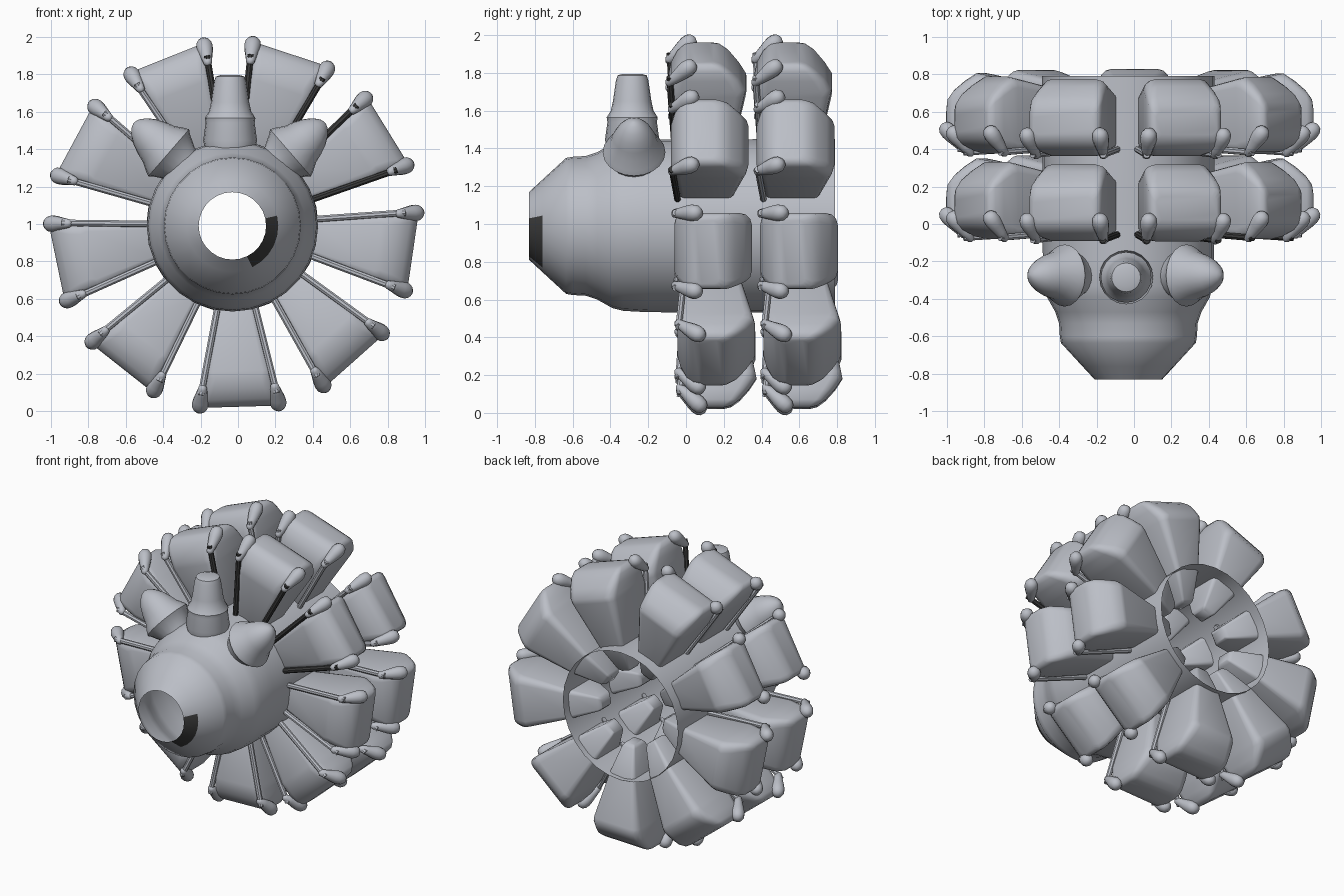
import bpy
import math
from mathutils import Matrix, Vector

if "Cube" in bpy.data.objects:
    bpy.data.objects.remove(bpy.data.objects["Cube"])

CX, CZ = -0.022, 0.99          # engine axis
ROW_STEP = 0.455


def material(name, colour):
    m = bpy.data.materials.new(name)
    m.diffuse_color = (*colour, 1)
    m.use_nodes = True
    m.node_tree.nodes["Principled BSDF"].inputs["Base Color"].default_value = m.diffuse_color
    return m


grey = material("metal_grey", (0.50, 0.52, 0.57))
dark = material("dark_grey", (0.045, 0.045, 0.045))


def loft(name, rings, caps=(True, True), angle=40, mat=grey):
    """Mesh skinned through rings of equal point count (counter-clockwise, rising)."""
    n = len(rings[0])
    verts = [p for ring in rings for p in ring]
    faces = []
    for j in range(len(rings) - 1):
        for i in range(n):
            k = (i + 1) % n
            faces.append((j * n + i, j * n + k, (j + 1) * n + k, (j + 1) * n + i))
    if caps[0]:
        faces.append(tuple(reversed(range(n))))
    if caps[1]:
        faces.append(tuple(range(len(verts) - n, len(verts))))
    me = bpy.data.meshes.new(name)
    me.from_pydata(verts, [], faces)
    me.materials.append(mat)
    me.shade_smooth()
    me.set_sharp_from_angle(angle=math.radians(angle))
    return me


def lathe(name, profile, sides=20, caps=(True, True), angle=40, mat=grey):
    """Revolve (radius, height) points around local z."""
    rings = [[(r * math.cos(2 * math.pi * i / sides), r * math.sin(2 * math.pi * i / sides), h)
              for i in range(sides)] for r, h in profile]
    return loft(name, rings, caps, angle, mat)


def rounded_rect(hw, y0, y1, z, f=0.28, steps=4):
    """Rounded rectangle ring at height z."""
    hy, cy = (y1 - y0) / 2, (y0 + y1) / 2
    rad = f * min(hw, hy)
    pts = []
    for q, (sx, sy) in enumerate([(1, 1), (-1, 1), (-1, -1), (1, -1)]):
        for s in range(steps):
            a = math.pi / 2 * (q + s / (steps - 1))
            pts.append((sx * (hw - rad) + rad * math.cos(a),
                        cy + sy * (hy - rad) + rad * math.sin(a), z))
    return pts


def place(name, me, matrix):
    ob = bpy.data.objects.new(name, me)
    ob.matrix_world = matrix
    bpy.context.collection.objects.link(ob)
    return ob


def along(p, q):
    """Matrix putting local z on the line p to q."""
    d = Vector(q) - Vector(p)
    return Matrix.Translation(p) @ d.to_track_quat('Z', 'Y').to_matrix().to_4x4()


# Crankcase: open shell with tapered nose
case = lathe("crankcase", [(0.18, -0.83), (0.245, -0.76), (0.36, -0.635), (0.366, -0.60), (0.37, -0.53),
                           (0.39, -0.47), (0.435, -0.39), (0.45, -0.33), (0.457, -0.2),
                           (0.46, 0.79)], 28, (False, False), 35)
# Dark patch on the lower right of the nose rim (local y points down)
case.materials.append(dark)
for p in case.polygons:
    if p.center.z < -0.77 and -12 < math.degrees(math.atan2(p.center.y, p.center.x)) < 62:
        p.material_index = 1
place("crankcase", case, Matrix.Translation((CX - 0.008, 0, CZ)) @ Matrix.Rotation(-math.pi / 2, 4, 'X'))

# Upright stem on top of the nose
stem = lathe("top_stem", [(0.13, 0.40), (0.144, 0.455), (0.131, 0.55), (0.135, 0.575), (0.113, 0.61),
                          (0.102, 0.66), (0.086, 0.77), (0.077, 0.797), (0.05, 0.805)])
place("top_stem", stem, Matrix.Translation((-0.042, -0.285, CZ)))

# Two flared side caps
cap = lathe("side_cap", [(0.10, -0.16), (0.11, -0.09), (0.15, -0.02), (0.166, 0.0), (0.155, 0.025),
                         (0.128, 0.07), (0.112, 0.12), (0.09, 0.17), (0.062, 0.21),
                         (0.03, 0.237), (0.006, 0.245)], angle=60)
for side, nm in ((-1, "left"), (1, "right")):
    loc = Matrix.Translation((-0.045 + side * 0.325, -0.275, 1.38))
    place(nm + "_side_cap", cap, loc @ Matrix.Rotation(side * math.radians(49), 4, 'Y'))

# Shared cylinder parts, built along local z (radially outward)
body = loft("cylinder", [rounded_rect(*s) for s in (
    (0.035, 0.08, 0.18, 0.25), (0.05, 0.06, 0.20, 0.27), (0.10, -0.025, 0.27, 0.45),
    (0.18, -0.064, 0.338, 0.775), (0.187, -0.066, 0.345, 0.81, 0.35),
    (0.197, -0.052, 0.305, 0.87, 0.35), (0.203, -0.02, 0.255, 0.925, 0.35),
    (0.195, 0.015, 0.21, 0.957, 0.4), (0.17, 0.05, 0.17, 0.966, 0.5))], angle=50)
rod_profile = [(0.018, 0), (0.018, 0.48)]
rod = lathe("push_rod", rod_profile, 8)
dark_rod = lathe("dark_push_rod", rod_profile, 8, mat=dark)
knob = lathe("rocker_cover", [(0.008, -0.022), (0.022, -0.01), (0.031, 0.04), (0.041, 0.09), (0.045, 0.122),
                              (0.041, 0.15), (0.028, 0.17), (0.006, 0.178)], 12, angle=60)

# Two rows of nine cylinders; some front push rods at the upper right are dark
dark_rods = {(0, 3, 1), (0, 3, -1), (0, 4, 1), (0, 4, -1), (0, 5, 1)}
for row in range(2):
    for n in range(9):
        ang = math.radians(271.7 + 40 * n)
        y = row * ROW_STEP - 0.028 * math.sin(ang)
        m = Matrix.Translation((CX, y, CZ)) @ Matrix.Rotation(math.pi / 2 - ang, 4, 'Y')
        tag = f"_row{row + 1}_{n + 1}"
        place("cylinder" + tag, body, m)
        for s, nm in ((-1, "a"), (1, "b")):
            me = dark_rod if (row, n, s) in dark_rods else rod
            place("push_rod" + tag + nm, me, m @ along((s * 0.10, -0.03, 0.43), (s * 0.203, -0.06, 0.90)))
            place("rocker_cover" + tag + nm, knob,
                  m @ along((s * 0.193, -0.06, 0.865), (s * 0.211, 0.055, 0.965)))
